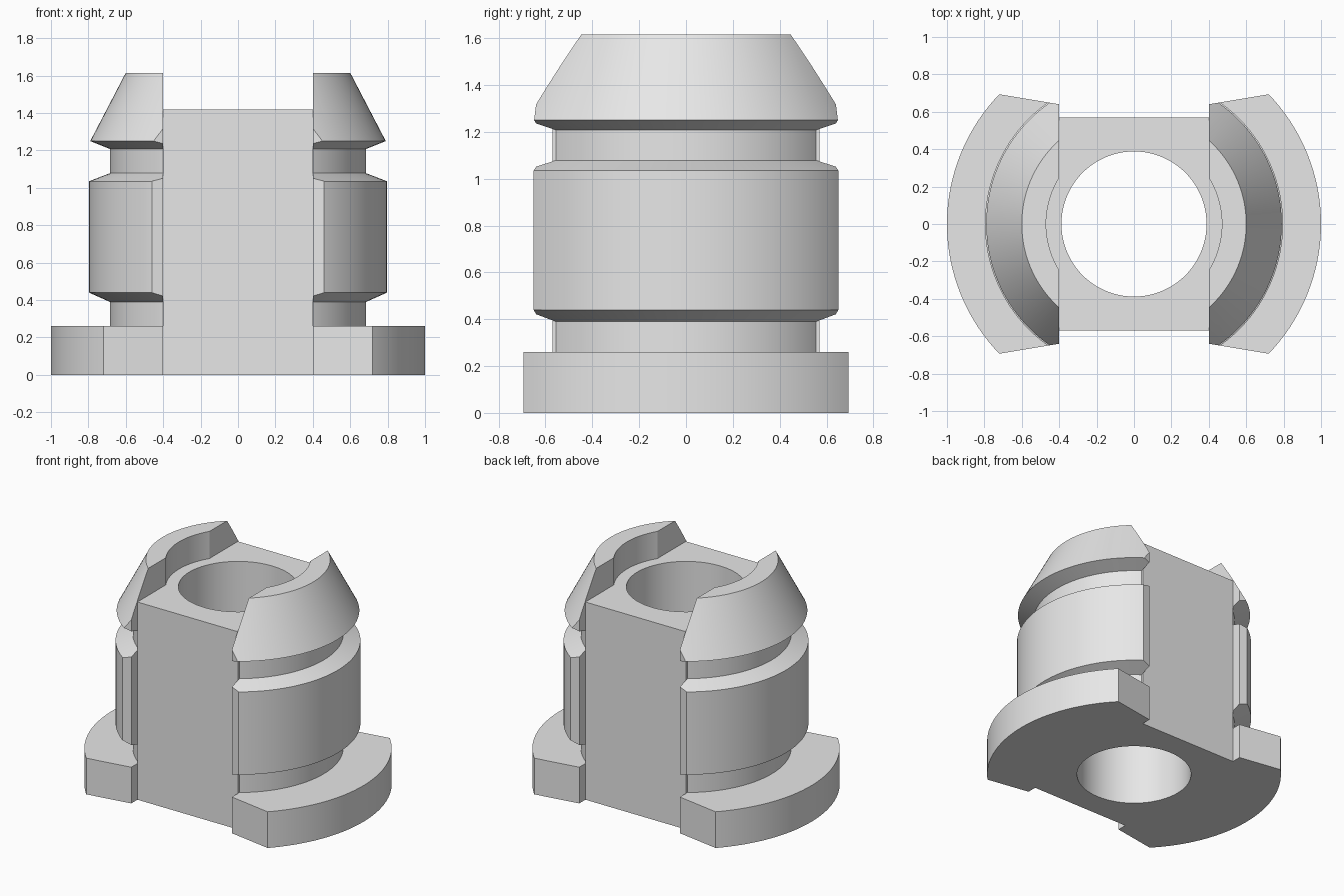
import bpy, bmesh, math

if "Cube" in bpy.data.objects:
    bpy.data.objects.remove(bpy.data.objects["Cube"])

grey = bpy.data.materials.new("light grey")
grey.diffuse_color = (0.8, 0.8, 0.8, 1)
grey.use_nodes = True
grey.node_tree.nodes["Principled BSDF"].inputs["Base Color"].default_value = grey.diffuse_color
SEGMENTS = 128


def finish(name, bm):
    bmesh.ops.recalc_face_normals(bm, faces=bm.faces[:])
    mesh = bpy.data.meshes.new(name)
    bm.to_mesh(mesh)
    bm.free()
    mesh.materials.append(grey)
    obj = bpy.data.objects.new(name, mesh)
    bpy.context.collection.objects.link(obj)
    return obj


def lathe(name, profile):
    """Closed solid turned around z from (radius, height) points."""
    bm = bmesh.new()
    rings = []
    for r, z in profile:
        rings.append([bm.verts.new((r * math.cos(2 * math.pi * i / SEGMENTS),
                                    r * math.sin(2 * math.pi * i / SEGMENTS), z))
                      for i in range(SEGMENTS)])
    for a, b in zip(rings, rings[1:]):
        for i in range(SEGMENTS):
            j = (i + 1) % SEGMENTS
            bm.faces.new((a[i], a[j], b[j], b[i]))
    bm.faces.new(rings[0])
    bm.faces.new(rings[-1])
    return finish(name, bm)


def prisms(name, outlines, z0, z1):
    """One upright prism for each xy outline."""
    bm = bmesh.new()
    for outline in outlines:
        low = [bm.verts.new((x, y, z0)) for x, y in outline]
        top = [bm.verts.new((x, y, z1)) for x, y in outline]
        bm.faces.new(low)
        bm.faces.new(top)
        for i in range(len(low)):
            j = (i + 1) % len(low)
            bm.faces.new((low[i], low[j], top[j], top[i]))
    return finish(name, bm)


def boolean(target, tool, operation):
    mod = target.modifiers.new(operation.lower(), 'BOOLEAN')
    mod.operation = operation
    mod.solver = 'EXACT'
    mod.object = tool
    bpy.ops.object.select_all(action='DESELECT')
    bpy.context.view_layer.objects.active = target
    target.select_set(True)
    bpy.ops.object.modifier_apply(modifier=mod.name)
    bpy.data.objects.remove(tool, do_unlink=True)


# Turned outer shape: flange, two grooves, barrel and tapered head
bushing = lathe("slotted_bushing", [
    (1.0, 0), (1.0, 0.26), (0.685, 0.26), (0.685, 0.39), (0.797, 0.44),
    (0.797, 1.035), (0.685, 1.078), (0.685, 1.208), (0.79, 1.25), (0.6, 1.615)])

# Keep only the two flared side segments
flare = [[(s * 0.4, -0.64), (s * 1.2, -0.773), (s * 1.2, 0.773), (s * 0.4, 0.64)]
         for s in (-1, 1)]
boolean(bushing, prisms("side_mask", flare, -0.1, 1.8), 'INTERSECT')

# Round recess inside the head
boolean(bushing, lathe("head_recess", [(0.47, 1.42), (0.47, 1.8)]), 'DIFFERENCE')

# Flat-sided middle block
block = [[(-0.4, -0.57), (0.4, -0.57), (0.4, 0.57), (-0.4, 0.57)]]
boolean(bushing, prisms("middle_block", block, 0, 1.42), 'UNION')

# Through bore
boolean(bushing, lathe("bore", [(0.388, -0.1), (0.388, 1.8)]), 'DIFFERENCE')

bpy.ops.object.shade_smooth_by_angle(angle=math.radians(20))
